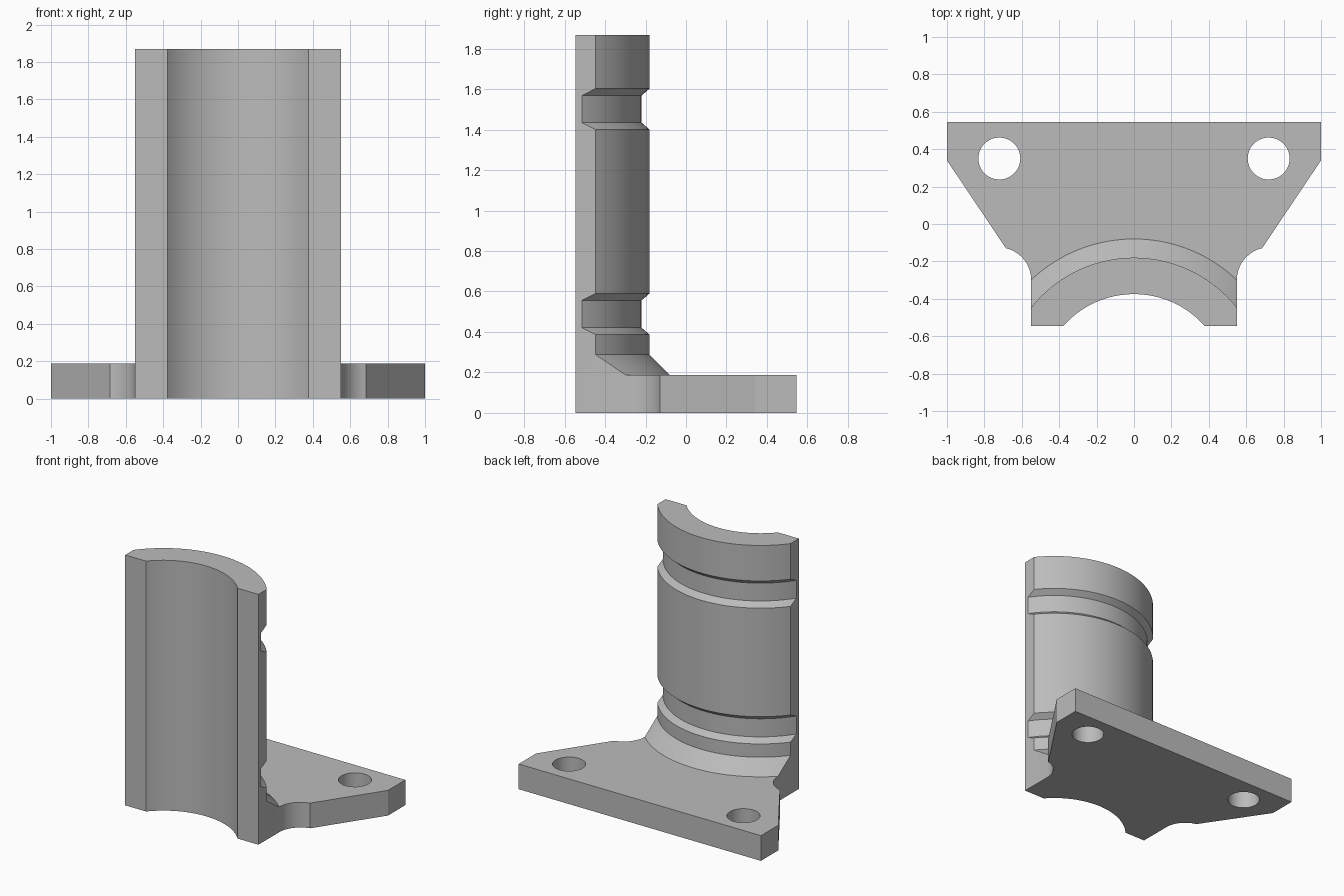
import bpy
import bmesh
from math import asin, atan2, cos, sin, pi

cube = bpy.data.objects.get("Cube")
if cube:
    bpy.data.objects.remove(cube)

AXIS_Y = -0.88          # axis of the half-round column
HALF_W, FRONT, BACK = 0.55, -0.545, 0.545
BORE, PLATE_H = 0.505, 0.188
STEPS = 40

steel = bpy.data.materials.new("plain_grey")
steel.use_nodes = True
grey = (0.5, 0.5, 0.5, 1)
steel.diffuse_color = grey
steel.node_tree.nodes["Principled BSDF"].inputs["Base Color"].default_value = grey


def arc(cx, cy, r, start, end, steps):
    angles = [start + (end - start) * i / steps for i in range(steps + 1)]
    return [(cx + r * cos(a), cy + r * sin(a)) for a in angles]


def column_section(radius):
    """Back arc (right end first), then the flat front with the bore arc."""
    a = asin(HALF_W / radius)
    back = arc(0, AXIS_Y, radius, pi / 2 - a, pi / 2 + a, STEPS)
    b = asin((FRONT - AXIS_Y) / BORE)
    bore = arc(0, AXIS_Y, BORE, pi - b, b, STEPS)
    return back + [(-HALF_W, FRONT)] + bore + [(HALF_W, FRONT)]


bm = bmesh.new()


def ring(points, z):
    return [bm.verts.new((x, y, z)) for x, y in points]


def bridge(low, high, closed=True):
    n = len(low)
    for i in range(n if closed else n - 1):
        j = (i + 1) % n
        bm.faces.new((low[i], low[j], high[j], high[i]))


# Column: flared foot, two grooves, plain top
profile = [(0.80, PLATE_H), (0.70, 0.288), (0.70, 0.387), (0.66, 0.421),
           (0.66, 0.556), (0.70, 0.59), (0.70, 1.40), (0.66, 1.435),
           (0.66, 1.568), (0.70, 1.603), (0.70, 1.868)]
rings = [ring(column_section(r), z) for r, z in profile]
for low, high in zip(rings, rings[1:]):
    bridge(low, high)
bm.faces.new(rings[-1])

# Plate outline: concave corner, slanted side, square back, mirrored
foot_y = column_section(profile[0][0])[0][1]
fr = 0.1745
end = atan2(-0.124 - foot_y, 0.684 - HALF_W - fr)
side = arc(HALF_W + fr, foot_y, fr, pi, end, 10)[1:] + [(1, 0.34), (1, BACK)]
outline = side + [(-x, y) for x, y in reversed(side)]

foot = rings[0]
plate_top = [foot[0]] + ring(outline, PLATE_H) + foot[STEPS:]
bm.faces.new(plate_top[:len(outline) + 2] + foot[STEPS - 1:0:-1])
plate_bottom = [bm.verts.new((v.co.x, v.co.y, 0)) for v in plate_top]
bridge(plate_bottom, plate_top)
bm.faces.new(plate_bottom)
bmesh.ops.recalc_face_normals(bm, faces=bm.faces)

mesh = bpy.data.meshes.new("flanged_half_column")
bm.to_mesh(mesh)
bm.free()
mesh.materials.append(steel)
body = bpy.data.objects.new("flanged_half_column", mesh)
bpy.context.collection.objects.link(body)

# Bolt holes
for s in (-1, 1):
    bpy.ops.mesh.primitive_cylinder_add(vertices=48, radius=0.112, depth=0.5,
                                        location=(s * 0.72, 0.35, 0.1))
    cutter = bpy.context.object
    cutter.name = "bolt_hole_cutter"
    cutter.hide_render = True
    cutter.data.materials.append(steel)
    cut = body.modifiers.new("bolt_hole", "BOOLEAN")
    cut.operation, cut.solver, cut.object = "DIFFERENCE", "EXACT", cutter
    bpy.context.view_layer.objects.active = body
    bpy.ops.object.modifier_apply(modifier=cut.name)
    bpy.data.objects.remove(cutter)

bpy.ops.object.select_all(action="DESELECT")
body.select_set(True)
bpy.context.view_layer.objects.active = body
bpy.ops.object.shade_smooth_by_angle(angle=pi / 6)
